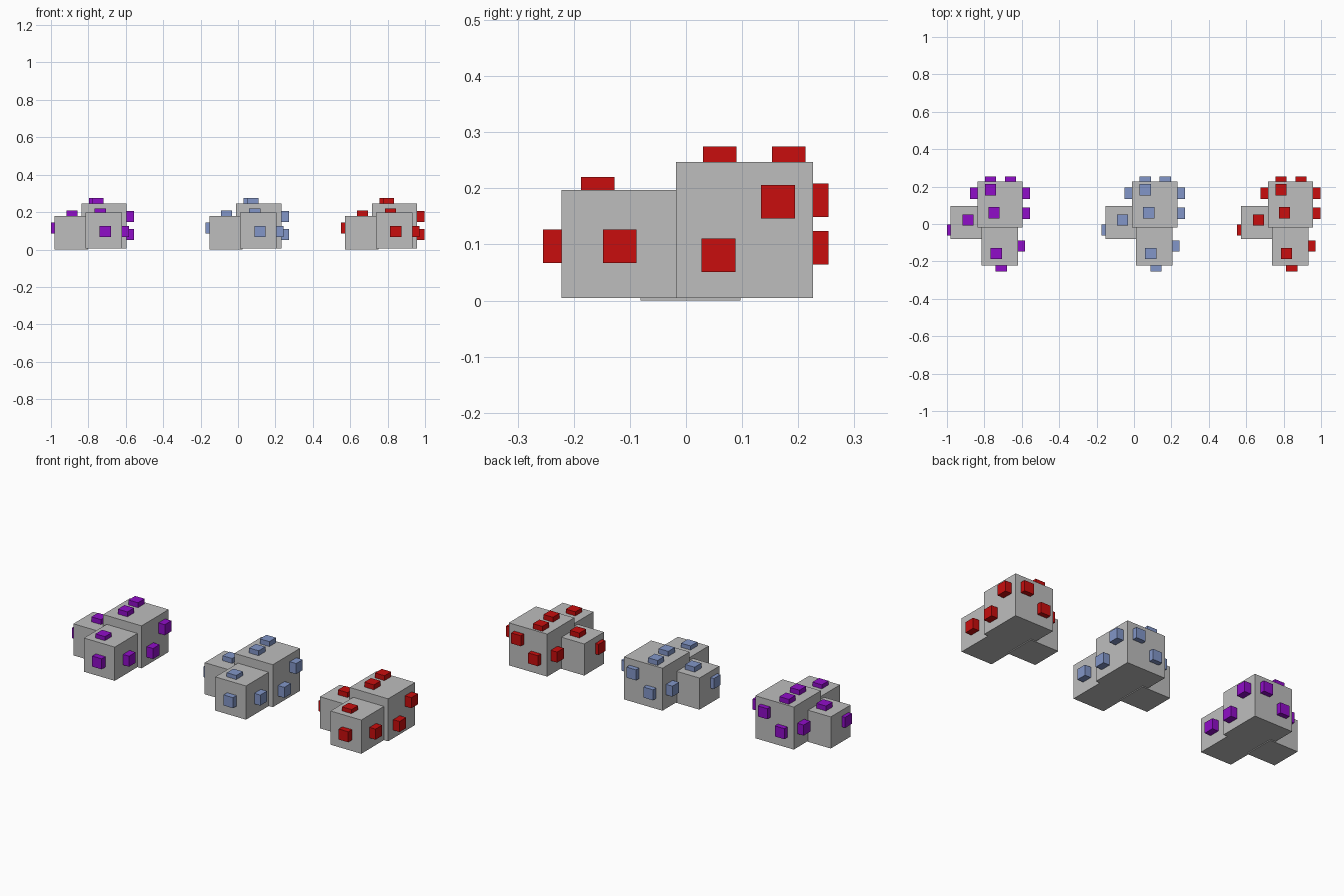
import bpy
from mathutils import Vector

cube = bpy.data.objects.get("Cube")
if cube:
    bpy.data.objects.remove(cube, do_unlink=True)


def make_material(name, rgb):
    mat = bpy.data.materials.new(name)
    mat.use_nodes = True
    color = (*rgb, 1)
    mat.diffuse_color = color
    mat.node_tree.nodes["Principled BSDF"].inputs["Base Color"].default_value = color
    return mat


def add_box(name, low, high, mat):
    low, high = Vector(low), Vector(high)
    bpy.ops.mesh.primitive_cube_add(size=1, location=(low + high) / 2)
    obj = bpy.context.object
    obj.name = name
    obj.scale = high - low
    bpy.ops.object.transform_apply(location=False, rotation=False, scale=True)
    obj.data.materials.append(mat)
    return obj


grey = make_material("stone grey", (0.515, 0.515, 0.515))
colors = {
    "red": make_material("red", (0.577, 0.004, 0.004)),
    "blue": make_material("soft blue", (0.223, 0.305, 0.577)),
    "purple": make_material("purple", (0.279, 0.004, 0.577)),
}

# Blocks of one cluster: low corner, high corner
blocks = {
    "large_block": ((0.716, -0.018, 0.005), (0.958, 0.226, 0.247)),
    "front_block": ((0.738, -0.222, 0.005), (0.932, -0.01, 0.197)),
    "side_block": ((0.573, -0.081, 0), (0.75, 0.097, 0.18)),
}

# Studs: block, axis, direction, protrusion, centre on the two other axes
studs = [
    ("large_block", 2, 1, 0.028, (0.805, 0.060)),
    ("large_block", 2, 1, 0.028, (0.786, 0.183)),
    ("large_block", 0, 1, 0.040, (0.058, 0.081)),
    ("large_block", 0, 1, 0.040, (0.164, 0.176)),
    ("large_block", 0, -1, 0.040, (0.164, 0.113)),
    ("large_block", 1, 1, 0.028, (0.786, 0.094)),
    ("large_block", 1, 1, 0.028, (0.893, 0.179)),
    ("front_block", 2, 1, 0.023, (0.816, -0.157)),
    ("front_block", 1, -1, 0.033, (0.843, 0.097)),
    ("front_block", 0, 1, 0.038, (-0.118, 0.097)),
    ("side_block", 2, 1, 0.028, (0.665, 0.022)),
    ("side_block", 0, -1, 0.021, (-0.032, 0.115)),
]
HALF = 0.03
SINK = 0.01

# Three identical clusters in a row, each with its own stud colour
for color, shift in (("red", 0), ("blue", -0.726), ("purple", -1.553)):
    offset = Vector((shift, 0, 0))
    for name, (low, high) in blocks.items():
        add_box(f"{color}_{name}", Vector(low) + offset, Vector(high) + offset, grey)
    for i, (block, axis, sign, depth, centre) in enumerate(studs):
        face = blocks[block][1 if sign > 0 else 0][axis]
        ends = sorted((face - sign * SINK, face + sign * depth))
        low, high = Vector(), Vector()
        low[axis], high[axis] = ends
        others = [a for a in range(3) if a != axis]
        for a, c in zip(others, centre):
            low[a], high[a] = c - HALF, c + HALF
        add_box(f"{color}_{block}_stud_{i + 1}", low + offset, high + offset, colors[color])
